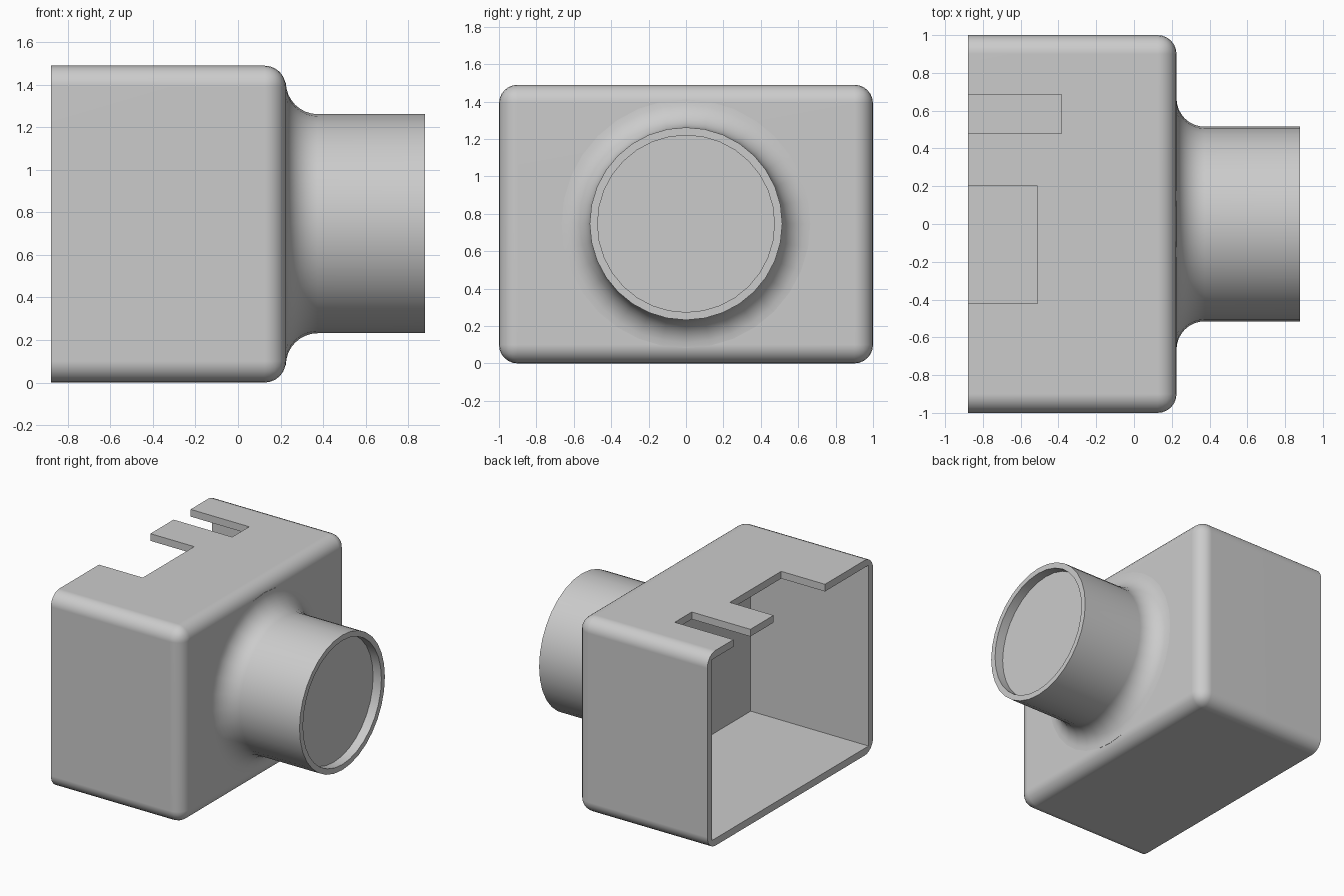
import bpy
import bmesh
import math
from mathutils import Vector, Matrix

if "Cube" in bpy.data.objects:
    bpy.data.objects.remove(bpy.data.objects["Cube"], do_unlink=True)

GREY = (0.6, 0.6, 0.6, 1)
BACK, FACE, NOZZLE_END = -0.88, 0.225, 0.88
HEIGHT, MID_Z = 1.49, 0.747
WALL = 0.055

grey = bpy.data.materials.new("plain grey")
grey.use_nodes = True
grey.diffuse_color = GREY
grey.node_tree.nodes["Principled BSDF"].inputs["Base Color"].default_value = GREY


def make_object(name, bm):
    bmesh.ops.recalc_face_normals(bm, faces=bm.faces)
    mesh = bpy.data.meshes.new(name)
    bm.to_mesh(mesh)
    bm.free()
    mesh.materials.append(grey)
    obj = bpy.data.objects.new(name, mesh)
    bpy.context.collection.objects.link(obj)
    return obj


def box_bmesh(low, high):
    low, high = Vector(low), Vector(high)
    bm = bmesh.new()
    matrix = Matrix.Translation((low + high) / 2) @ Matrix.Diagonal((*(high - low), 1))
    bmesh.ops.create_cube(bm, size=1, matrix=matrix)
    return bm


def activate(obj):
    bpy.ops.object.select_all(action="DESELECT")
    obj.select_set(True)
    bpy.context.view_layer.objects.active = obj


def cut(target, low, high):
    cutter = make_object("cutter", box_bmesh(low, high))
    cutter.hide_render = True
    mod = target.modifiers.new("cut", "BOOLEAN")
    mod.operation, mod.solver, mod.object = "DIFFERENCE", "EXACT", cutter
    activate(target)
    bpy.ops.object.modifier_apply(modifier=mod.name)
    bpy.data.objects.remove(cutter, do_unlink=True)


def smooth(obj):
    activate(obj)
    bpy.ops.object.shade_smooth_by_angle(angle=math.radians(35))
    mod = obj.modifiers.new("flat face normals", "WEIGHTED_NORMAL")
    mod.keep_sharp = True


# Housing: block rounded everywhere except around its open end
bm = box_bmesh((BACK, -1, 0), (FACE, 1, HEIGHT))
rounded = [e for e in bm.edges if any(v.co.x > 0 for v in e.verts)]
bmesh.ops.bevel(bm, geom=rounded, offset=0.1, offset_type="OFFSET",
                segments=6, profile=0.5, affect="EDGES")
housing = make_object("housing", bm)

# Hollow interior, then the wide and narrow slots in the roof
cut(housing, (BACK - 0.2, -1 + WALL, WALL), (0.115, 1 - WALL, HEIGHT - WALL))
for y0, y1, x_end in ((-0.42, 0.2, -0.51), (0.48, 0.685, -0.385)):
    cut(housing, (BACK - 0.2, y0, HEIGHT - 0.2), (x_end, y1, HEIGHT + 0.2))
smooth(housing)

# Round nozzle: flared root, straight barrel and recessed end disc
RADIUS, BORE, FLARE = 0.515, 0.473, 0.15
profile = [(0.17, 0), (0.17, RADIUS + FLARE)]
for i in range(9):
    a = math.pi + i / 8 * math.pi / 2
    profile.append((FACE + FLARE + FLARE * math.cos(a), RADIUS + FLARE + FLARE * math.sin(a)))
profile += [(NOZZLE_END, RADIUS), (NOZZLE_END, BORE), (0.81, BORE), (0.81, 0)]

bm = bmesh.new()
points = [bm.verts.new((x, 0, MID_Z + r)) for x, r in profile]
edges = [bm.edges.new(pair) for pair in zip(points, points[1:])]
bmesh.ops.spin(bm, geom=points + edges, cent=(0, 0, MID_Z), axis=(1, 0, 0),
               angle=math.tau, steps=32, use_duplicate=False)
bmesh.ops.remove_doubles(bm, verts=bm.verts, dist=0.0001)
smooth(make_object("nozzle", bm))
